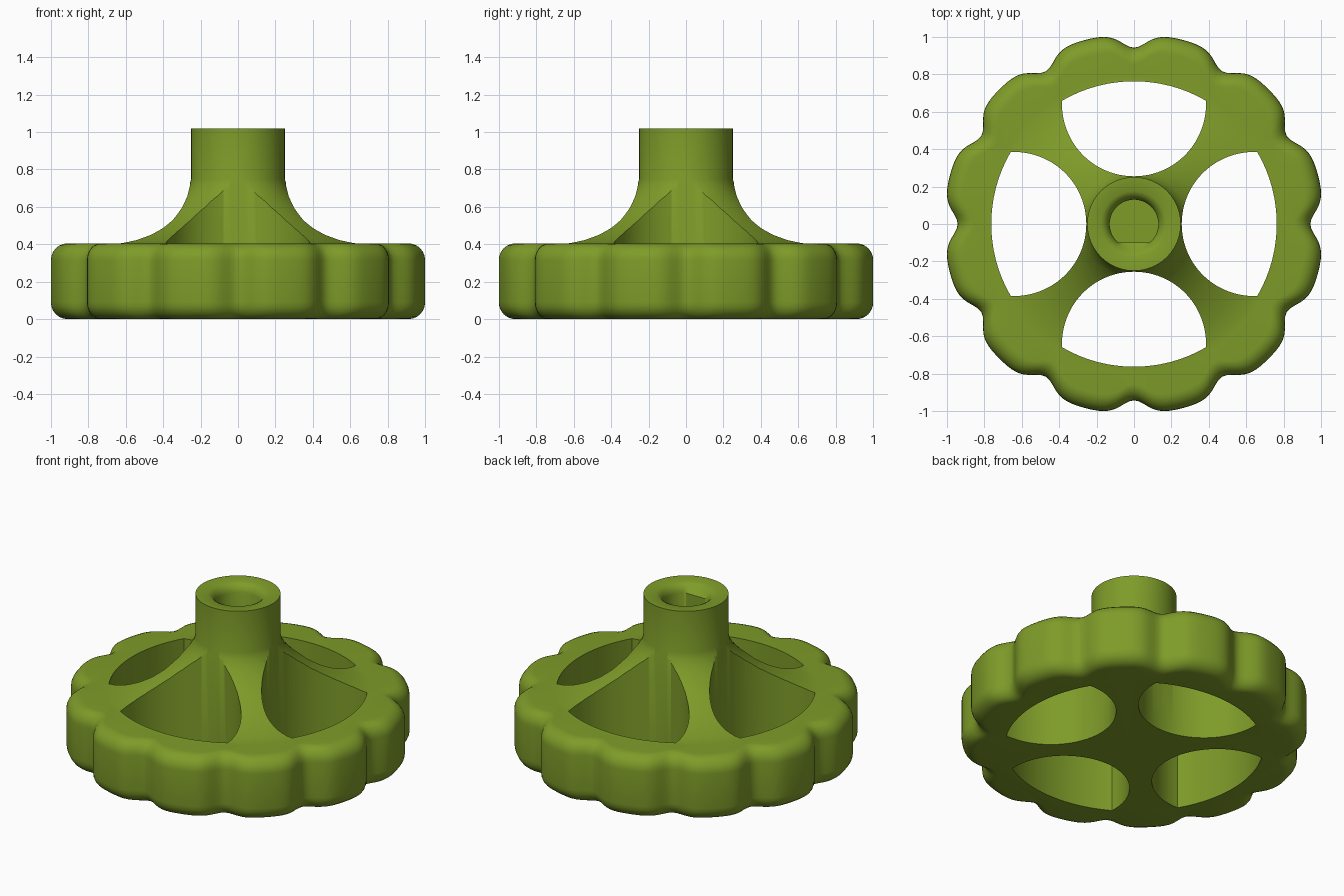
import bpy, bmesh
from math import sin, cos, pi, radians, degrees, exp, sqrt, atan2

if "Cube" in bpy.data.objects:
    bpy.data.objects.remove(bpy.data.objects["Cube"])

SEG = 240


def rim_radius(a):
    # twelve finger scallops, one every 30 degrees
    d = (degrees(a) + 15) % 30 - 15
    return 1.018 - 0.075 * exp(-(d / 5.5) ** 2)


def finish(name, bm):
    bmesh.ops.recalc_face_normals(bm, faces=bm.faces)
    me = bpy.data.meshes.new(name)
    bm.to_mesh(me)
    bm.free()
    ob = bpy.data.objects.new(name, me)
    bpy.context.collection.objects.link(ob)
    return ob


# Profile of (kind, radius, z): bore, hub, flare, then rim (radius measured in from the edge)
profile = [("bore", 0.13, 0.5), ("bore", 0.13, 0.965),
           ("hub", 0.14, 0.99), ("hub", 0.155, 1.008), ("hub", 0.175, 1.018),
           ("hub", 0.25, 1.02), ("hub", 0.25, 0.75), ("hub", 0.262, 0.71),
           ("hub", 0.29, 0.66), ("hub", 0.35, 0.595), ("hub", 0.43, 0.53),
           ("hub", 0.505, 0.485), ("hub", 0.58, 0.45), ("hub", 0.66, 0.422),
           ("hub", 0.73, 0.406), ("hub", 0.79, 0.40)]
F = 0.09
for i in range(7):
    t = i * pi / 12
    profile.append(("rim", F - F * sin(t), 0.405 - F + F * cos(t)))
for i in range(7):
    t = i * pi / 12
    profile.append(("rim", F - F * cos(t), F - F * sin(t)))

# Wheel body: revolved profile with scalloped edge and D-shaped bore
bm = bmesh.new()
rings = []
for kind, r, z in profile:
    ring = []
    for s in range(SEG):
        a = 2 * pi * s / SEG
        rr = rim_radius(a) - r if kind == "rim" else r
        x, y = rr * cos(a), rr * sin(a)
        if kind == "bore":
            y = max(y, -0.1)
        ring.append(bm.verts.new((x, y, z)))
    rings.append(ring)
for lo, hi in zip(rings, rings[1:]):
    for s in range(SEG):
        n = (s + 1) % SEG
        bm.faces.new((lo[s], lo[n], hi[n], hi[s]))
bm.faces.new(rings[0])
bm.faces.new(rings[-1])
wheel = finish("handwheel", bm)

# Window cutters: round hub side, outer side following the rim
C, R, OUT = 0.64, 0.385, 0.763
yc = (OUT ** 2 + C ** 2 - R ** 2) / (2 * C)
xc = sqrt(OUT ** 2 - yc ** 2)
a0 = atan2(yc - C, xc)
b0 = atan2(yc, xc)
outline = []
for i in range(49):
    a = a0 - (pi + 2 * a0) * i / 48
    outline.append((R * cos(a), C + R * sin(a)))
for i in range(1, 24):
    b = (pi - b0) - (pi - 2 * b0) * i / 24
    outline.append((OUT * cos(b), OUT * sin(b)))

bm = bmesh.new()
for k in range(4):
    c, s = cos(k * pi / 2), sin(k * pi / 2)
    lower, upper = [[bm.verts.new((x * c - y * s, x * s + y * c, z)) for x, y in outline]
                    for z in (-0.3, 1.3)]
    bm.faces.new(lower)
    bm.faces.new(upper)
    for i in range(len(outline)):
        n = (i + 1) % len(outline)
        bm.faces.new((lower[i], lower[n], upper[n], upper[i]))
cutter = finish("window_cutter", bm)

bpy.context.view_layer.objects.active = wheel
wheel.select_set(True)
mod = wheel.modifiers.new("windows", "BOOLEAN")
mod.operation = "DIFFERENCE"
mod.solver = "EXACT"
mod.object = cutter
bpy.ops.object.modifier_apply(modifier=mod.name)
bpy.data.objects.remove(cutter)
bpy.ops.object.shade_smooth_by_angle(angle=radians(40))

# Green finish
mat = bpy.data.materials.new("olive_green")
mat.diffuse_color = (0.21, 0.33, 0.022, 1)
mat.use_nodes = True
mat.node_tree.nodes["Principled BSDF"].inputs["Base Color"].default_value = mat.diffuse_color
wheel.data.materials.clear()
wheel.data.materials.append(mat)
